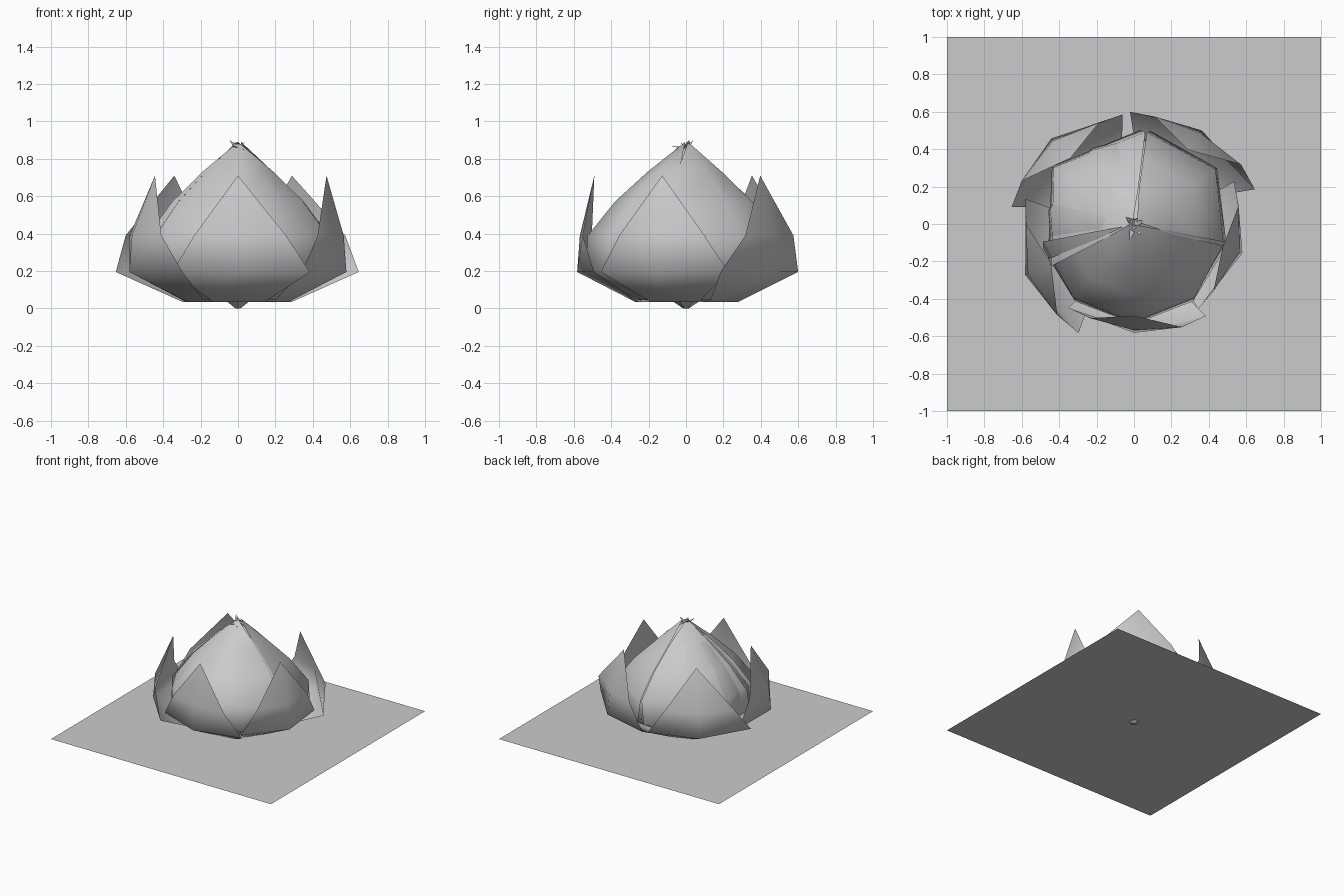
import bpy, bmesh
from math import radians, cos, sin

if "Cube" in bpy.data.objects:
    bpy.data.objects.remove(bpy.data.objects["Cube"])


def finish(bm, name, smooth=True):
    mesh = bpy.data.meshes.new(name)
    bm.to_mesh(mesh)
    bm.free()
    for p in mesh.polygons:
        p.use_smooth = smooth
    ob = bpy.data.objects.new(name, mesh)
    bpy.context.collection.objects.link(ob)
    return ob


def petal(name, angle, rows, edge, tip, cols=3):
    """Curved sheet. rows: (z, radius, half angle); edge: radius factors
    at the low-angle side, middle and high-angle side; tip: closing point."""
    bm = bmesh.new()
    grid = []
    for z, r, half in rows:
        ring = []
        for i in range(cols):
            t = -1 + 2 * i / (cols - 1)
            side = edge[0] if t < 0 else edge[2]
            k = edge[1] + (side - edge[1]) * abs(t)
            a = radians(angle + half * t)
            ring.append(bm.verts.new((r * k * cos(a), r * k * sin(a), z)))
        grid.append(ring)
    for lo, hi in zip(grid, grid[1:]):
        for i in range(cols - 1):
            bm.faces.new((lo[i], lo[i + 1], hi[i + 1], hi[i]))
    r, z = tip
    a = radians(angle)
    top = bm.verts.new((r * cos(a), r * sin(a), z))
    for i in range(cols - 1):
        bm.faces.new((grid[-1][i], grid[-1][i + 1], top))
    return finish(bm, name)


# Flat square base sheet
bm = bmesh.new()
bmesh.ops.create_grid(bm, x_segments=1, y_segments=1, size=1)
bmesh.ops.translate(bm, verts=bm.verts, vec=(0, 0, 0.015))
finish(bm, "base_sheet", False)

# Five open outer petals: angle and radius factors low / middle / high side
outer_rows = [(0.045, 0.06, 40), (0.035, 0.28, 30), (0.195, 0.60, 38),
              (0.39, 0.585, 25)]
outer = [(270, 0.95, 0.97, 1.04), (-15, 0.95, 1.0, 0.97),
         (54, 1.12, 1.03, 1.00), (134, 0.98, 1.06, 1.10),
         (205, 0.99, 1.07, 1.09)]
for n, (a, lo, mid, hi) in enumerate(outer, 1):
    petal(f"outer_petal_{n}", a, outer_rows, (lo, mid, hi), (0.49, 0.71))

# Three closed petals wrapping the bud
bud_rows = [(0.04, 0.08, 50), (0.045, 0.25, 50), (0.2, 0.52, 56),
            (0.39, 0.51, 59), (0.57, 0.37, 59), (0.73, 0.2, 59)]
bud = [(270, 79 / 59, 5, 0.005), (34, 48 / 59, 3, 0.02), (145, 62 / 59, 3, 0.01)]
for n, (a, w, cols, tip_r) in enumerate(bud, 1):
    rows = [(z, r, h * w) for z, r, h in bud_rows]
    petal(f"bud_petal_{n}", a, rows, (0.97, 1.03, 0.97), (tip_r, 0.89), cols)

# Inner petals whose tips cross slightly past the middle
for n, a in enumerate((90, 200, 325), 1):
    rows = [(z, r * 0.9, h * 1.02) for z, r, h in bud_rows]
    petal(f"inner_petal_{n}", a, rows, (0.98, 1.0, 0.98), (-0.03, 0.89), 5)

# Small crumpled points where the petal tips meet
bm = bmesh.new()
for a, r, z in ((20, 0.05, 0.90), (140, 0.06, 0.90), (255, 0.09, 0.87), (300, 0.07, 0.85)):
    c, s = cos(radians(a)), sin(radians(a))
    v = [bm.verts.new(p) for p in ((-0.025 * s, 0.025 * c, 0.85),
                                   (0.025 * s, -0.025 * c, 0.86), (r * c, r * s, z))]
    bm.faces.new(v)
finish(bm, "petal_tips", False)

# Stem nub under the flower
bm = bmesh.new()
bmesh.ops.create_cone(bm, cap_ends=True, segments=6, radius1=0.015, radius2=0.08, depth=0.045)
bmesh.ops.translate(bm, verts=bm.verts, vec=(0, 0, 0.0225))
finish(bm, "stem_nub", False)
